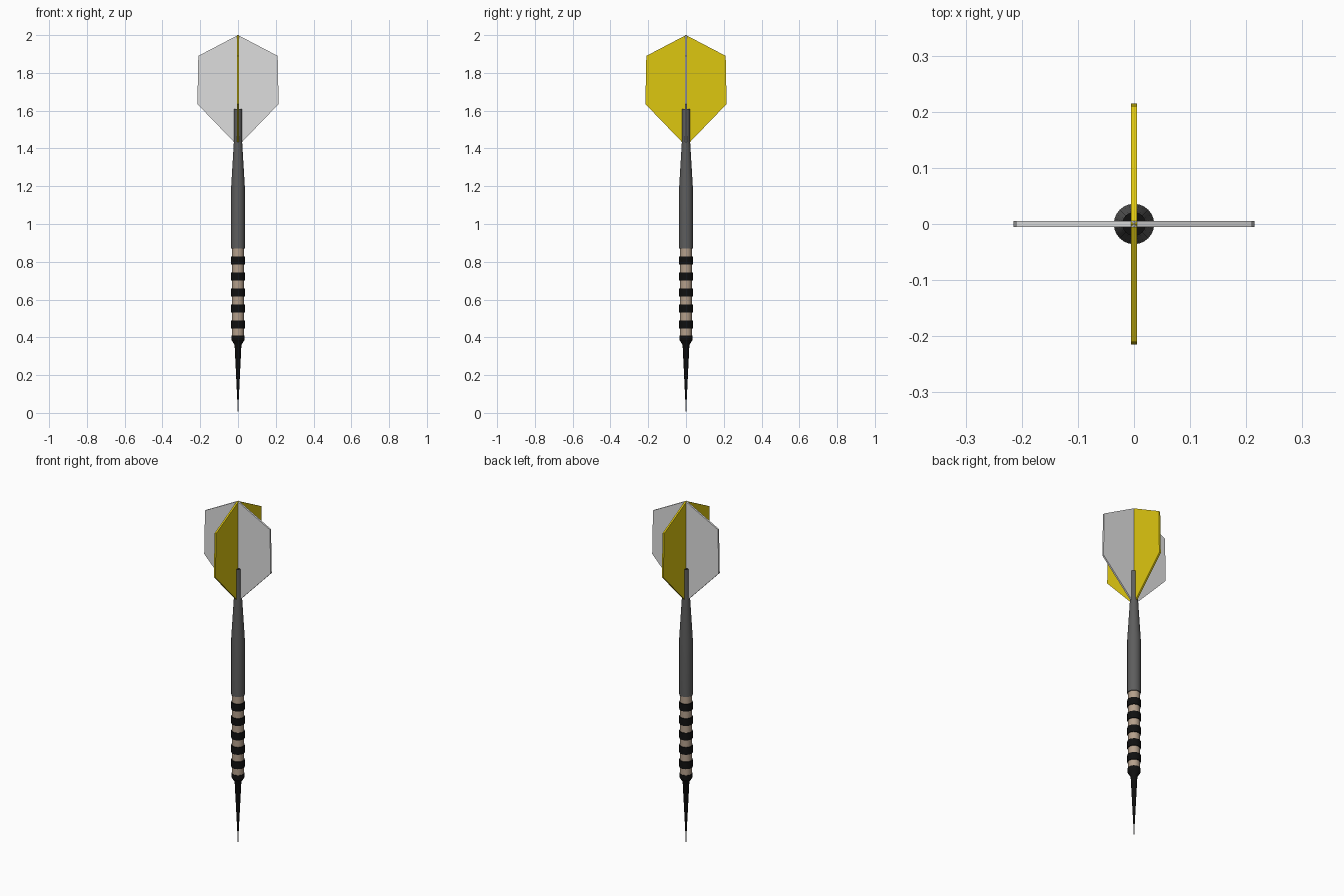
import bpy, bmesh, math

if "Cube" in bpy.data.objects:
    bpy.data.objects.remove(bpy.data.objects["Cube"])

SEG = 24


def material(name, rgb):
    m = bpy.data.materials.new(name)
    m.diffuse_color = (*rgb, 1)
    m.use_nodes = True
    m.node_tree.nodes["Principled BSDF"].inputs["Base Color"].default_value = m.diffuse_color
    return m


BLACK = material("black", (0.005, 0.005, 0.005))
SHAFT = material("dark grey", (0.11, 0.11, 0.11))
TAN = material("tan metal", (0.46, 0.35, 0.26))
STEEL = material("steel", (0.35, 0.35, 0.36))
WHITE = material("pale grey", (0.73, 0.73, 0.73))
YELLOW = material("yellow", (0.73, 0.57, 0.005))


def finish(name, bm, mats):
    bmesh.ops.recalc_face_normals(bm, faces=bm.faces)
    me = bpy.data.meshes.new(name)
    bm.to_mesh(me)
    bm.free()
    ob = bpy.data.objects.new(name, me)
    bpy.context.collection.objects.link(ob)
    for m in mats:
        me.materials.append(m)
    return ob


def lathe(name, profile, *mats):
    """Stack capped rings from (radius, z) points around the z axis."""
    bm = bmesh.new()
    rings = []
    for r, z in profile:
        rings.append([bm.verts.new((r * math.cos(2 * math.pi * i / SEG),
                                    r * math.sin(2 * math.pi * i / SEG), z))
                      for i in range(SEG)])
    for a, b in zip(rings, rings[1:]):
        for i in range(SEG):
            j = (i + 1) % SEG
            bm.faces.new((a[i], a[j], b[j], b[i]))
    bm.faces.new(rings[0][::-1])
    bm.faces.new(rings[-1])
    ob = finish(name, bm, mats)
    bpy.ops.object.select_all(action='DESELECT')
    ob.select_set(True)
    bpy.context.view_layer.objects.active = ob
    bpy.ops.object.shade_smooth_by_angle(angle=math.radians(30))
    return ob


# Needle and black point holder
lathe("needle", [(0.001, 0), (0.003, 0.04), (0.004, 0.12)], STEEL)
lathe("point", [(0.004, 0.07), (0.018, 0.36), (0.034, 0.385), (0.034, 0.41)], BLACK)

# Barrel with raised grip bands
lathe("barrel", [(0.031, 0.40), (0.031, 0.88)], TAN)
for i in range(5):
    z = 0.469 + i * 0.0843
    lathe(f"grip_band_{i + 1}", [(0.036, z - 0.021), (0.036, z + 0.021)], BLACK)

# Tapered shaft, its flat top end is black
shaft = lathe("shaft", [(0.036, 0.87), (0.036, 1.2), (0.021, 1.45), (0.021, 1.61)],
              SHAFT, BLACK)
for f in shaft.data.polygons:
    if f.normal.z > 0.9:
        f.material_index = 1


# Flights: two crossed plates
def flight(name, turn, mat):
    half = [(0.215, 1.635), (0.21, 1.89)]
    outline = [(0, 1.412)] + half + [(0, 2.0)] + [(-x, z) for x, z in half[::-1]]
    bm = bmesh.new()
    t = 0.005
    f = bm.faces.new([bm.verts.new((x, -t, z)) for x, z in outline])
    new = bmesh.ops.extrude_face_region(bm, geom=[f])["geom"]
    bmesh.ops.translate(bm, vec=(0, 2 * t, 0),
                        verts=[v for v in new if isinstance(v, bmesh.types.BMVert)])
    ob = finish(name, bm, [mat])
    ob.rotation_euler.z = turn


flight("side_flights", 0, WHITE)
flight("front_back_flights", math.pi / 2, YELLOW)
